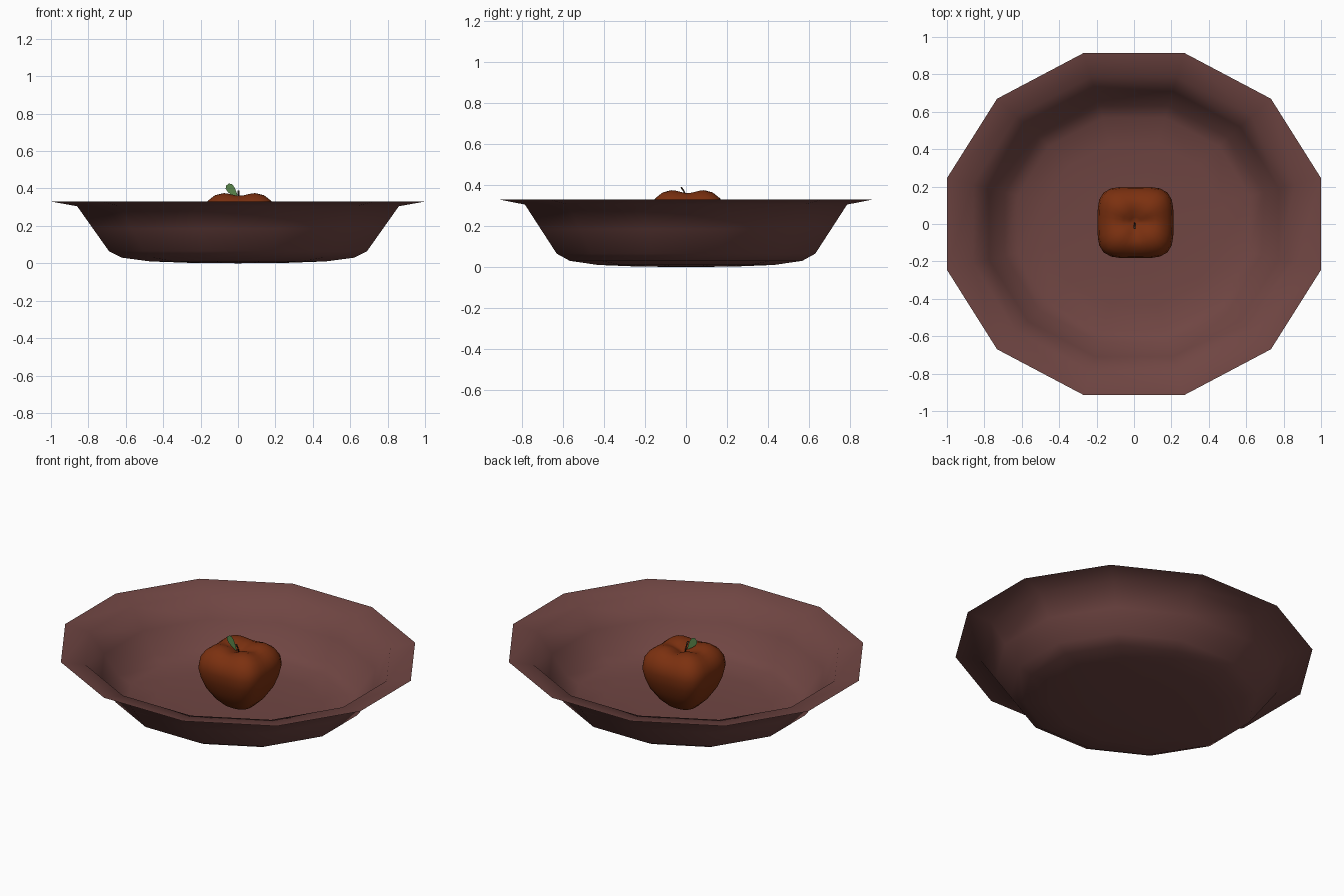
import bpy, math

if "Cube" in bpy.data.objects:
    bpy.data.objects.remove(bpy.data.objects["Cube"])

def make(name, verts, faces, color, smooth=True):
    me = bpy.data.meshes.new(name)
    me.from_pydata(verts, [], faces)
    me.update()
    ob = bpy.data.objects.new(name, me)
    bpy.context.collection.objects.link(ob)
    mat = bpy.data.materials.new(name + "_mat")
    mat.diffuse_color = (*color, 1)
    mat.use_nodes = True
    mat.node_tree.nodes["Principled BSDF"].inputs["Base Color"].default_value = mat.diffuse_color
    me.materials.append(mat)
    for p in me.polygons:
        p.use_smooth = smooth
    return ob

def loft(start, rings, end=None):
    """Skin rings of equal length, closing with fans at start and end points."""
    n = len(rings[0])
    verts = [start] + [v for r in rings for v in r]
    faces = [(0, 1 + (i + 1) % n, 1 + i) for i in range(n)]
    for k in range(len(rings) - 1):
        a, b = 1 + k * n, 1 + (k + 1) * n
        faces += [(a + i, a + (i + 1) % n, b + (i + 1) % n, b + i) for i in range(n)]
    if end:
        verts.append(end)
        a, e = 1 + (len(rings) - 1) * n, len(verts) - 1
        faces += [(a + i, a + (i + 1) % n, e) for i in range(n)]
    return verts, faces

# Bowl: thin twelve-sided sheet with a gently sloping rim
bowl_profile = [(0.25, 0.002), (0.47, 0.01), (0.62, 0.03), (0.69, 0.065),
                (0.775, 0.185), (0.86, 0.305), (1.0, 0.33)]
rings = []
for r, z in bowl_profile:
    R = r / math.cos(math.pi / 12)
    rings.append([(R * math.cos(a), R * 0.915 * math.sin(a), z)
                  for a in [math.radians(15 + 30 * i) for i in range(12)]])
make("bowl", *loft((0, 0, 0), rings), (0.16, 0.06, 0.055))

# Apple: squarish cross-section, tapered base, four shoulders and a dimple
apple_profile = [(0.05, 0.012, 2.2), (0.085, 0.02, 2.8), (0.125, 0.06, 3.4),
                 (0.165, 0.125, 4), (0.19, 0.19, 4), (0.203, 0.25, 4),
                 (0.195, 0.30, 4), (0.17, 0.335, 3.8), (0.14, 0.359, 3.2),
                 (0.105, 0.368, 2.8), (0.065, 0.36, 2.3), (0.03, 0.342, 2)]
rings = []
for w, z, p in apple_profile:
    lobe = 0.007 if z > 0.33 and w > 0.05 else 0
    ring = []
    for i in range(32):
        a = 2 * math.pi * i / 32
        c, s = math.cos(a), math.sin(a)
        r = w * (abs(c) ** p + abs(s) ** p) ** (-1 / p)
        ring.append((0.008 + r * c, 0.008 + 0.94 * r * s, z - lobe * math.cos(4 * a)))
    rings.append(ring)
make("apple", *loft((0.008, 0.008, 0.022), rings, (0.008, 0.008, 0.328)), (0.2, 0.03, 0.005))

# Stem: slim, leaning forward
rings = []
for y, z, r in [(0.004, 0.33, 0.004), (-0.006, 0.362, 0.004), (-0.022, 0.388, 0.006)]:
    rings.append([(0.003 + r * math.cos(i * math.pi / 3), y + r * math.sin(i * math.pi / 3), z)
                  for i in range(6)])
make("stem", *loft((0.003, 0.004, 0.328), rings, (0.003, -0.022, 0.39)), (0.04, 0.025, 0.015))

# Leaf: flat upright blade pointing left
base, axis, side = (0.0, 0.345), (-0.60, 0.80), (0.80, 0.60)
outline = [(0, 0.002), (0.03, 0.014), (0.06, 0.022), (0.082, 0.021), (0.094, 0.010)]
pts = outline + [(t, -w) for t, w in reversed(outline)]
leaf = [(base[0] + t * axis[0] + w * side[0], -0.014, base[1] + t * axis[1] + w * side[1])
        for t, w in pts]
make("leaf", leaf, [tuple(range(len(leaf)))], (0.1, 0.24, 0.07))
